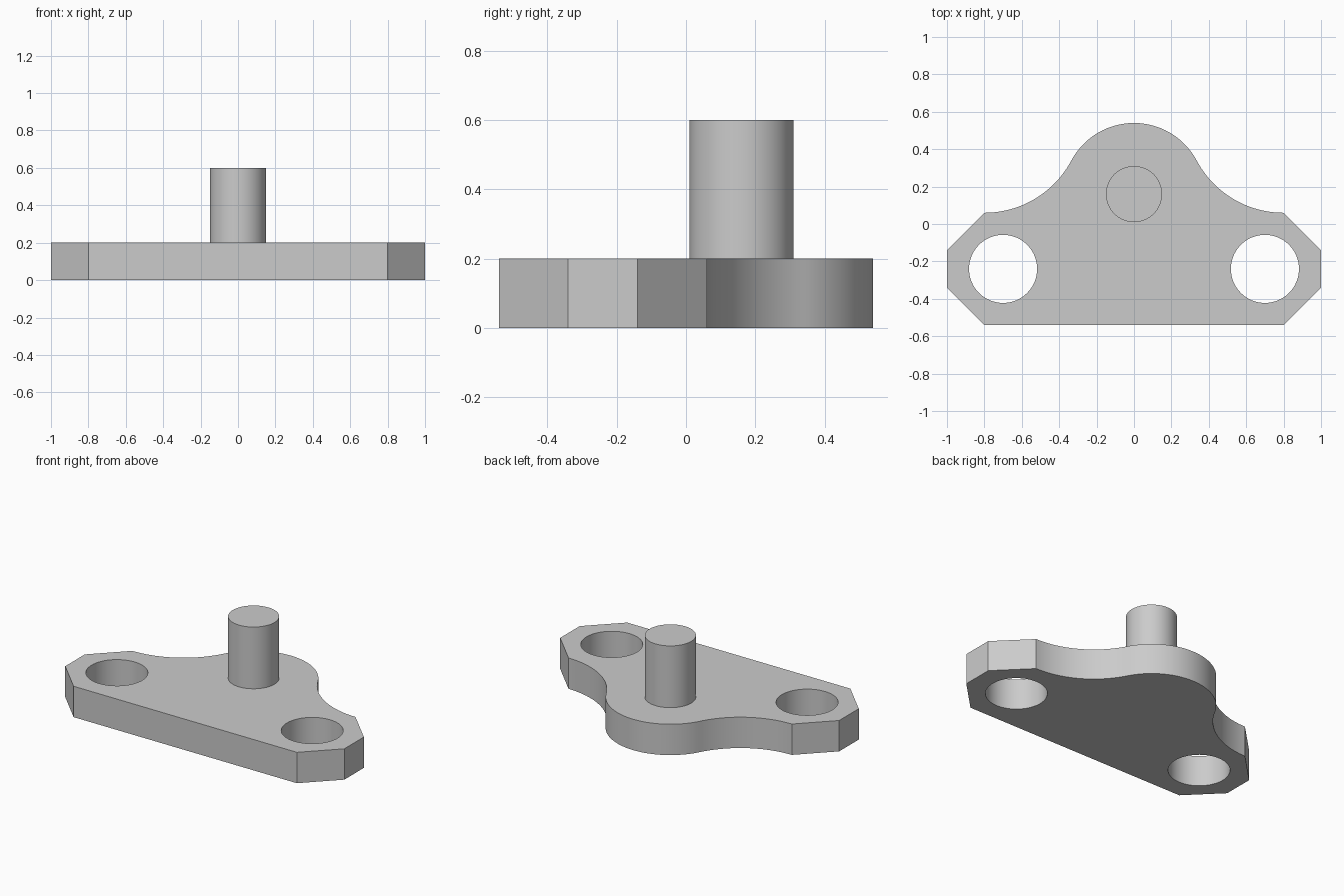
import bpy
import bmesh
from math import atan2, cos, hypot, pi, sin

cube = bpy.data.objects.get("Cube")
if cube:
    bpy.data.objects.remove(cube)

THICK = 0.2           # plate thickness
PIN_Y = 0.16          # centre shared by the pin and the rounded lobe
LOBE_R = 0.38
EDGE_Y = 0.06         # height of the shoulder where the fillet starts
EDGE_X = 0.8

grey = bpy.data.materials.new("plain_grey")
grey.use_nodes = True
COLOUR = (0.6, 0.6, 0.6, 1)
grey.diffuse_color = COLOUR
grey.node_tree.nodes["Principled BSDF"].inputs["Base Color"].default_value = COLOUR


def arc(cx, cy, r, start, end, steps):
    return [(cx + r * cos(start + (end - start) * i / steps),
             cy + r * sin(start + (end - start) * i / steps))
            for i in range(steps + 1)]


def circle(cx, cy, r, steps=64):
    return arc(cx, cy, r, 0, 2 * pi, steps)[:-1]


def slab(name, loops, bottom, top):
    """Extrude closed outlines (inner loops become holes) into a solid."""
    curve = bpy.data.curves.new(name + "_outline", "CURVE")
    curve.dimensions = "2D"
    curve.fill_mode = "BOTH"
    curve.extrude = (top - bottom) / 2
    for loop in loops:
        spline = curve.splines.new("POLY")
        spline.points.add(len(loop) - 1)
        for point, (x, y) in zip(spline.points, loop):
            point.co = (x, y, 0, 1)
        spline.use_cyclic_u = True
    helper = bpy.data.objects.new(name + "_helper", curve)
    bpy.context.collection.objects.link(helper)
    graph = bpy.context.evaluated_depsgraph_get()
    mesh = bpy.data.meshes.new_from_object(helper.evaluated_get(graph))
    bpy.data.objects.remove(helper)
    bpy.data.curves.remove(curve)

    # Weld the caps to the walls and lift the solid into place
    bm = bmesh.new()
    bm.from_mesh(mesh)
    bmesh.ops.remove_doubles(bm, verts=bm.verts, dist=0.0001)
    bmesh.ops.translate(bm, verts=bm.verts, vec=(0, 0, (top + bottom) / 2))
    bmesh.ops.recalc_face_normals(bm, faces=bm.faces)
    bm.to_mesh(mesh)
    bm.free()

    mesh.name = name
    mesh.materials.clear()
    mesh.materials.append(grey)
    obj = bpy.data.objects.new(name, mesh)
    bpy.context.collection.objects.link(obj)
    bpy.ops.object.select_all(action="DESELECT")
    obj.select_set(True)
    bpy.context.view_layer.objects.active = obj
    bpy.ops.object.shade_smooth_by_angle(angle=pi / 6)
    return obj


# Fillet tangent to the flat shoulder and to the rounded lobe
drop = PIN_Y - EDGE_Y
fillet_r = (EDGE_X ** 2 + drop ** 2 - LOBE_R ** 2) / (2 * (LOBE_R + drop))
fillet_y = EDGE_Y + fillet_r
join = atan2(fillet_y - PIN_Y, EDGE_X)

# Right half of the outline, mirrored for the left half
half = [(EDGE_X, -0.54), (1, -0.34), (1, -0.14)]
half += arc(EDGE_X, fillet_y, fillet_r, -pi / 2, join - pi, 24)
half += arc(0, PIN_Y, LOBE_R, join, pi / 2, 24)[1:]
outline = half + [(-x, y) for x, y in reversed(half[:-1])]

# Flange plate with two bolt holes
holes = [circle(side * 0.7, -0.24, 0.182) for side in (-1, 1)]
slab("flange_plate", [outline] + holes, 0, THICK)

# Upright pin standing on the plate
slab("pin", [circle(0, PIN_Y, 0.15)], THICK, 0.6)
